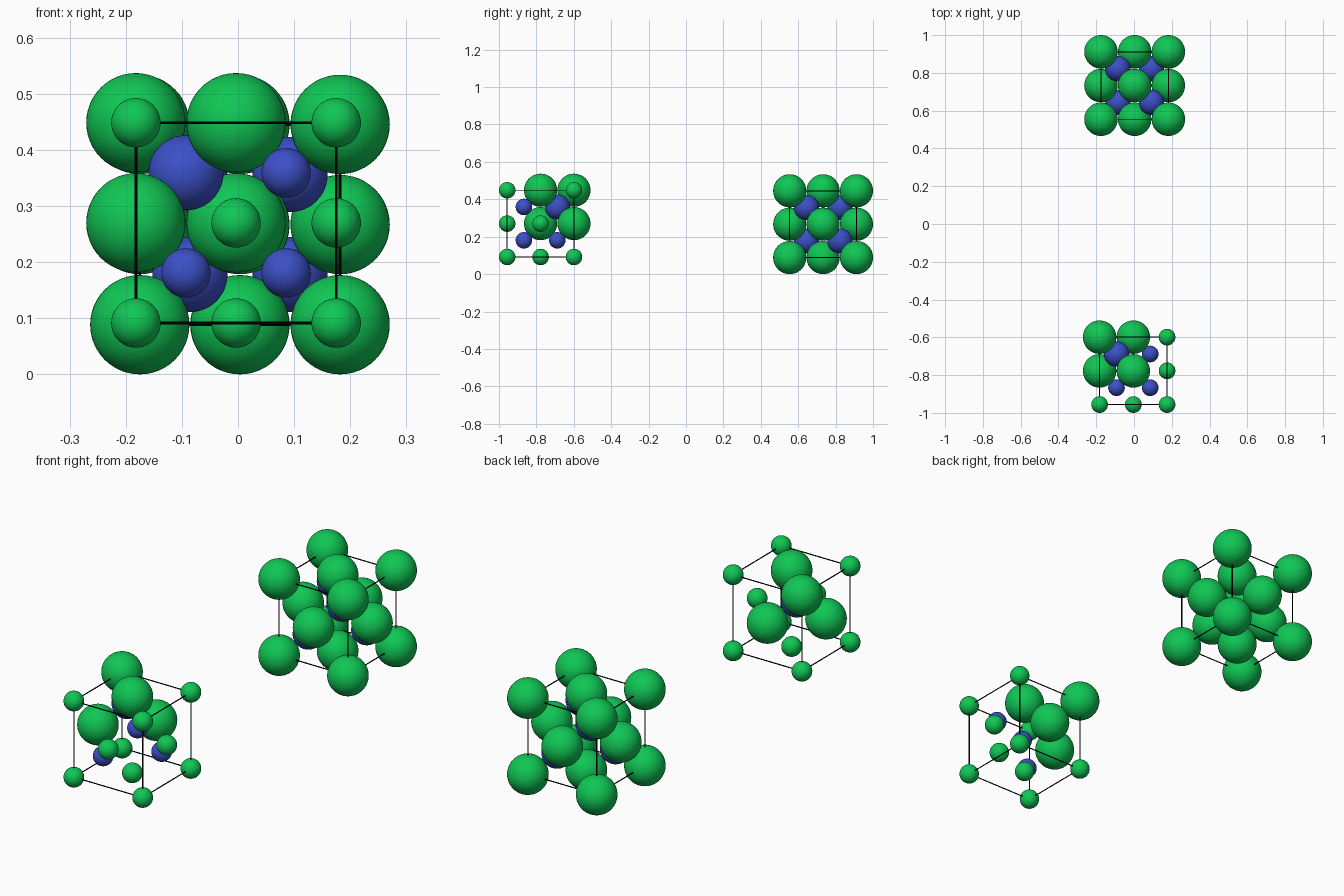
import bpy
from itertools import product
from mathutils import Vector

if "Cube" in bpy.data.objects:
    bpy.data.objects.remove(bpy.data.objects["Cube"])

A = 0.357                      # cell edge
R_GREEN, R_BLUE, R_SMALL = 0.0885, 0.067, 0.044
R_ROD = 0.0025


def material(name, rgb):
    m = bpy.data.materials.new(name)
    m.diffuse_color = (*rgb, 1)
    m.use_nodes = True
    m.node_tree.nodes["Principled BSDF"].inputs["Base Color"].default_value = m.diffuse_color
    return m


GREEN = material("green", (0.005, 0.57, 0.09))
BLUE = material("blue", (0.045, 0.08, 0.58))
BLACK = material("black", (0.0, 0.0, 0.0))


def ball(name, pos, radius, mat):
    bpy.ops.mesh.primitive_uv_sphere_add(segments=48, ring_count=24, radius=radius, location=pos)
    ob = bpy.context.object
    ob.name = name
    ob.data.materials.append(mat)
    bpy.ops.object.shade_smooth()


def rod(name, p, q):
    d = q - p
    bpy.ops.mesh.primitive_cylinder_add(vertices=12, radius=R_ROD, depth=d.length,
                                        location=(p + q) / 2,
                                        rotation=d.to_track_quat('Z', 'Y').to_euler())
    ob = bpy.context.object
    ob.name = name
    ob.data.materials.append(BLACK)
    bpy.ops.object.shade_smooth_by_angle()


# Lattice sites as signed fractions of half the cell edge
CORNERS = [Vector(c) for c in product((-1, 1), repeat=3)]
FACES = [Vector([s if i == axis else 0 for i in range(3)]) for axis in range(3) for s in (-1, 1)]
INNER = [c / 2 for c in CORNERS if c.x * c.y * c.z < 0]
FOCUS = Vector((-0.5, 0.5, 0.5))   # blue ball whose neighbours are enlarged


def cell(prefix, centre, all_large):
    def place(site):
        return centre + site * A / 2

    def large(site):
        return all_large or (site - FOCUS).length < 0.9

    for kind, sites, radius, mat in (("corner_ball", CORNERS, R_GREEN, GREEN),
                                     ("face_ball", FACES, R_GREEN, GREEN),
                                     ("inner_ball", INNER, R_BLUE, BLUE)):
        for s in sites:
            ball(f"{prefix}_{kind}", place(s), radius if large(s) else R_SMALL, mat)

    # Twelve frame edges
    for c in CORNERS:
        for axis in range(3):
            if c[axis] < 0:
                e = c.copy()
                e[axis] = 1
                rod(f"{prefix}_frame_edge", place(c), place(e))


# Front cell with one enlarged cluster, back cell fully enlarged
cell("front_cell", Vector((-0.0035, -0.956 + A / 2, 0.0915 + A / 2)), False)
cell("back_cell", Vector((0.0035, 0.9115 - A / 2, R_GREEN + A / 2)), True)
